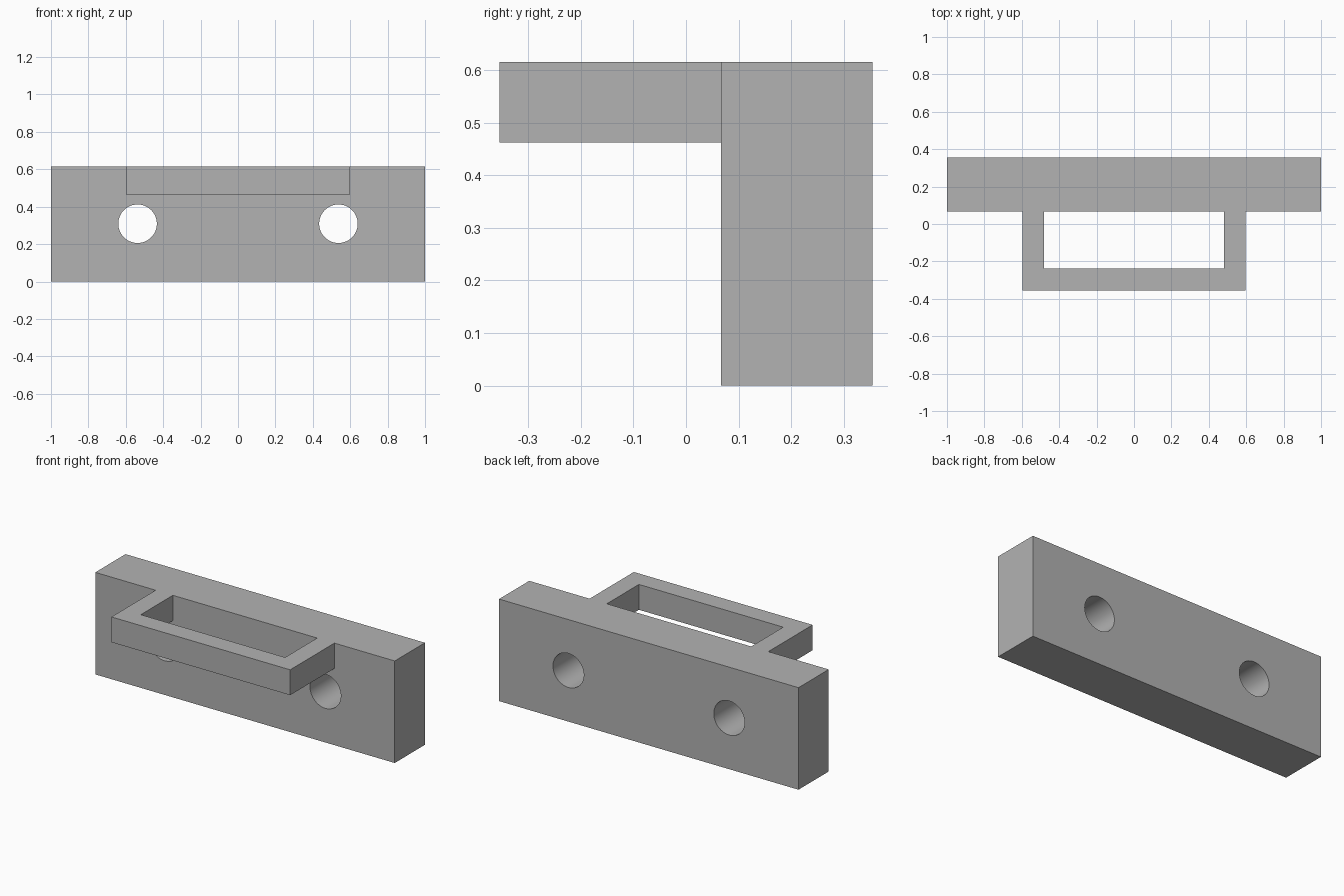
import bpy
import bmesh
import math

if "Cube" in bpy.data.objects:
    bpy.data.objects.remove(bpy.data.objects["Cube"], do_unlink=True)

grey = bpy.data.materials.new("plain grey")
grey.use_nodes = True
COLOUR = (0.448, 0.448, 0.448, 1)
grey.diffuse_color = COLOUR
grey.node_tree.nodes["Principled BSDF"].inputs["Base Color"].default_value = COLOUR

HEIGHT = 0.616
FRONT, PLATE_FRONT, BACK = -0.355, 0.067, 0.355


def prism(name, outline, z0, z1):
    """Extrude a closed xy outline from z0 up to z1."""
    bm = bmesh.new()
    base = bm.faces.new([bm.verts.new((x, y, z0)) for x, y in outline])
    grown = bmesh.ops.extrude_face_region(bm, geom=[base])["geom"]
    top = [v for v in grown if isinstance(v, bmesh.types.BMVert)]
    bmesh.ops.translate(bm, verts=top, vec=(0, 0, z1 - z0))
    bmesh.ops.recalc_face_normals(bm, faces=bm.faces)
    mesh = bpy.data.meshes.new(name)
    bm.to_mesh(mesh)
    bm.free()
    mesh.materials.append(grey)
    obj = bpy.data.objects.new(name, mesh)
    bpy.context.collection.objects.link(obj)
    return obj


def combine(target, tool, operation):
    """Apply a boolean to the target, then discard the tool."""
    mod = target.modifiers.new(operation.lower(), "BOOLEAN")
    mod.operation, mod.object, mod.solver = operation, tool, "EXACT"
    bpy.ops.object.select_all(action="DESELECT")
    bpy.context.view_layer.objects.active = target
    target.select_set(True)
    bpy.ops.object.modifier_apply(modifier=mod.name)
    bpy.data.objects.remove(tool, do_unlink=True)


# Upright back plate
bracket = prism("mounting_bracket",
                [(-1, PLATE_FRONT), (1, PLATE_FRONT), (1, BACK), (-1, BACK)],
                0, HEIGHT)

# U-shaped loop at the top, its arms sunk into the plate
outer, inner, inner_front, sunk = 0.597, 0.482, -0.239, 0.2
half = [(outer, FRONT), (outer, sunk), (inner, sunk), (inner, inner_front)]
outline = half + [(-x, y) for x, y in reversed(half)]
combine(bracket, prism("front_loop", outline, 0.463, HEIGHT), "UNION")

# Pair of round screw holes through the plate
for side in (-1, 1):
    bpy.ops.mesh.primitive_cylinder_add(
        vertices=64, radius=0.103, depth=1,
        location=(side * 0.537, BACK, 0.309), rotation=(math.pi / 2, 0, 0))
    drill = bpy.context.object
    drill.data.materials.append(grey)
    combine(bracket, drill, "DIFFERENCE")

# Smooth hole walls, crisp edges elsewhere
bpy.ops.object.shade_smooth_by_angle(angle=math.radians(30))
